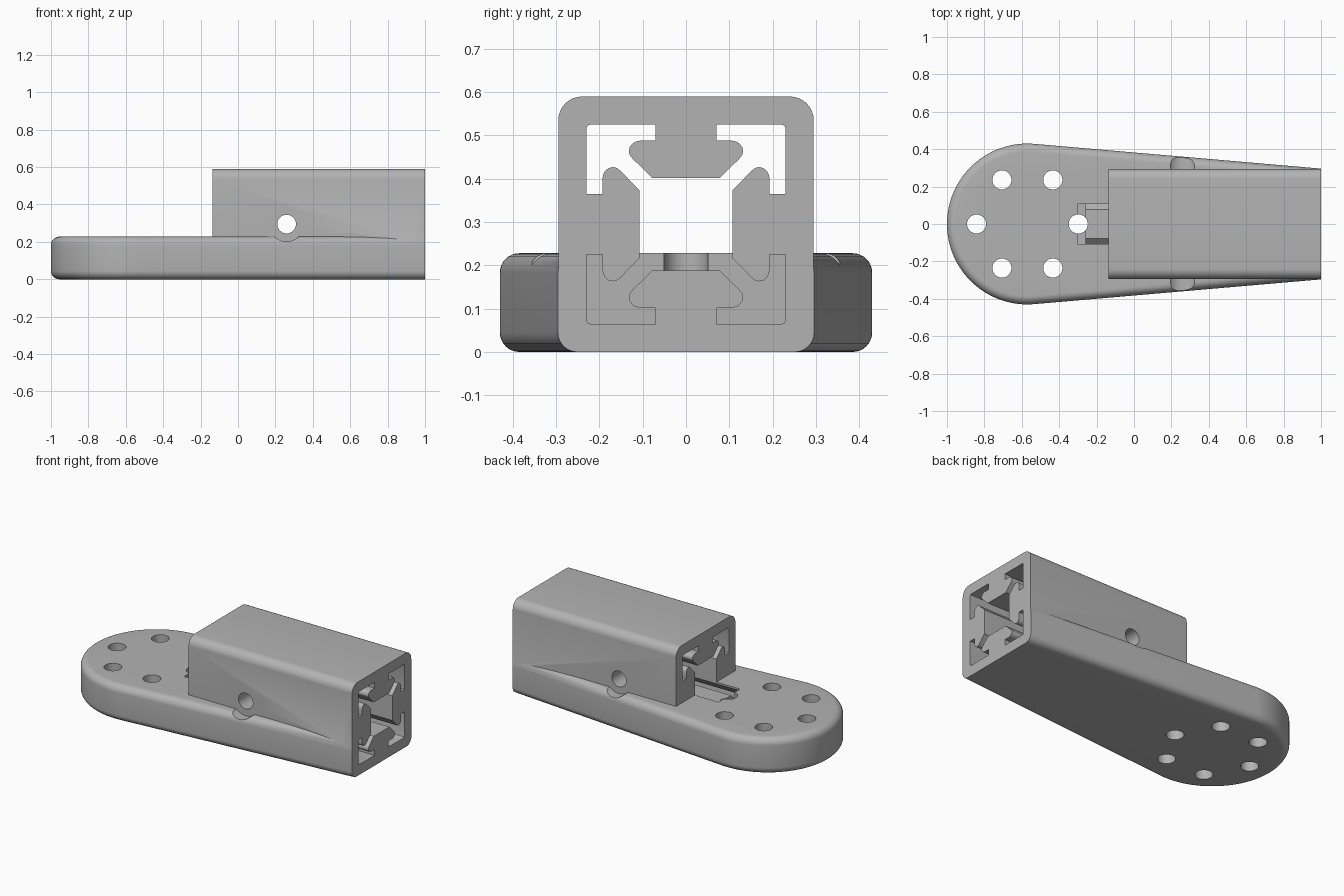
import bpy, bmesh, math
from mathutils import Vector

if "Cube" in bpy.data.objects:
    bpy.data.objects.remove(bpy.data.objects["Cube"])

grey = bpy.data.materials.new("plain grey")
grey.diffuse_color = (0.45, 0.45, 0.45, 1)
grey.use_nodes = True
grey.node_tree.nodes["Principled BSDF"].inputs["Base Color"].default_value = grey.diffuse_color


def loft(name, rings):
    """Closed solid through a stack of rings with equal point counts."""
    bm = bmesh.new()
    rows = [[bm.verts.new(p) for p in r] for r in rings]
    n = len(rows[0])
    for a, b in zip(rows, rows[1:]):
        for i in range(n):
            j = (i + 1) % n
            bm.faces.new((a[i], a[j], b[j], b[i]))
    bm.faces.new(rows[0][::-1])
    bm.faces.new(rows[-1])
    bmesh.ops.recalc_face_normals(bm, faces=bm.faces)
    me = bpy.data.meshes.new(name)
    bm.to_mesh(me)
    bm.free()
    me.materials.append(grey)
    ob = bpy.data.objects.new(name, me)
    bpy.context.collection.objects.link(ob)
    return ob


def extrude_x(name, profile, x0, x1):
    return loft(name, [[(x, y, z) for y, z in profile] for x in (x0, x1)])


def rod(name, center, axis, radius, length, sides=40):
    axis = Vector(axis)
    u = axis.orthogonal().normalized()
    v = axis.cross(u)
    angles = [2 * math.pi * i / sides for i in range(sides)]
    return loft(name, [[Vector(center) + axis * s * length / 2
                        + radius * (u * math.cos(t) + v * math.sin(t)) for t in angles]
                       for s in (-1, 1)])


def combine(target, tool, operation):
    tool.hide_render = True
    m = target.modifiers.new("combine", 'BOOLEAN')
    m.operation, m.solver, m.object = operation, 'EXACT', tool
    bpy.context.view_layer.objects.active = target
    bpy.ops.object.modifier_apply(modifier=m.name)
    bpy.data.objects.remove(tool, do_unlink=True)


# Tapered plate with a round end and rounded upper and lower edges
R, CX, H, F = 0.43, -0.57, 0.228, 0.045
PHI = math.asin(0.135 / 1.57)


def plate_ring(inset, z):
    r = R - inset
    end_y = (r - (1 - CX) * math.sin(PHI)) / math.cos(PHI)
    a0 = math.pi / 2 - PHI
    ring = [(1, end_y, z)]
    for i in range(65):
        t = a0 + (2 * math.pi - 2 * a0) * i / 64
        ring.append((CX + r * math.cos(t), r * math.sin(t), z))
    return ring + [(1, -end_y, z)]


steps = [i * math.pi / 16 for i in range(9)]
low = [plate_ring(F * (1 - math.sin(t)), F * (1 - math.cos(t))) for t in steps]
high = [plate_ring(F * (1 - math.cos(t)), H - F * (1 - math.sin(t))) for t in steps]
body = loft("bracket_body", low + high)

# Square tube with rounded corners
HALF, RC, MID = 0.295, 0.055, 0.295
square = []
for k in range(4):
    a = k * math.pi / 2
    sy, sz = ((1, 1), (-1, 1), (-1, -1), (1, -1))[k]
    for i in range(9):
        t = a + i * math.pi / 16
        square.append((sy * (HALF - RC) + RC * math.cos(t),
                       MID + sz * (HALF - RC) + RC * math.sin(t)))
combine(body, extrude_x("tube", square, -0.137, 1), 'UNION')

# Slotted hollow: half a corner, mirrored on the diagonal, turned four times
half = [(0.107, 0.078), (0.152, 0.124), (0.160, 0.130), (0.168, 0.132),
        (0.178, 0.130), (0.186, 0.124), (0.191, 0.116), (0.193, 0.106),
        (0.193, 0.07), (0.23, 0.07), (0.23, 0.221), (0.2275, 0.2275)]
quarter = half + [(v, u) for u, v in half[-2::-1]]
hollow = []
for k in range(4):
    for u, v in quarter:
        for _ in range(k):
            u, v = -v, u
        hollow.append((u, MID + v))
combine(body, extrude_x("hollow_cutter", hollow, -0.3, 1.1), 'DIFFERENCE')

# Relief at the inner end of the hollow
relief = [(-0.107, 0.066), (0.107, 0.066), (0.107, 0.3), (-0.107, 0.3)]
combine(body, extrude_x("relief_cutter", relief, -0.301, -0.26), 'DIFFERENCE')

# Ring of six mounting holes
for k in range(6):
    t = k * math.pi / 3
    combine(body, rod("hole_cutter", (CX + 0.272 * math.cos(t), 0.272 * math.sin(t), 0.1),
                      (0, 0, 1), 0.051, 0.6), 'DIFFERENCE')

# Cross hole through the tube, with screw head clearance in the plate
combine(body, rod("cross_cutter", (0.26, 0, MID), (0, 1, 0), 0.05, 1.2), 'DIFFERENCE')
for s in (-1, 1):
    combine(body, rod("clearance_cutter", (0.26, s * (HALF + 0.15), MID), (0, 1, 0), 0.093, 0.3),
            'DIFFERENCE')

# Smooth the rounded surfaces, keep edges sharp
bpy.ops.object.select_all(action='DESELECT')
body.select_set(True)
bpy.context.view_layer.objects.active = body
bpy.ops.object.shade_smooth_by_angle(angle=math.radians(30))
